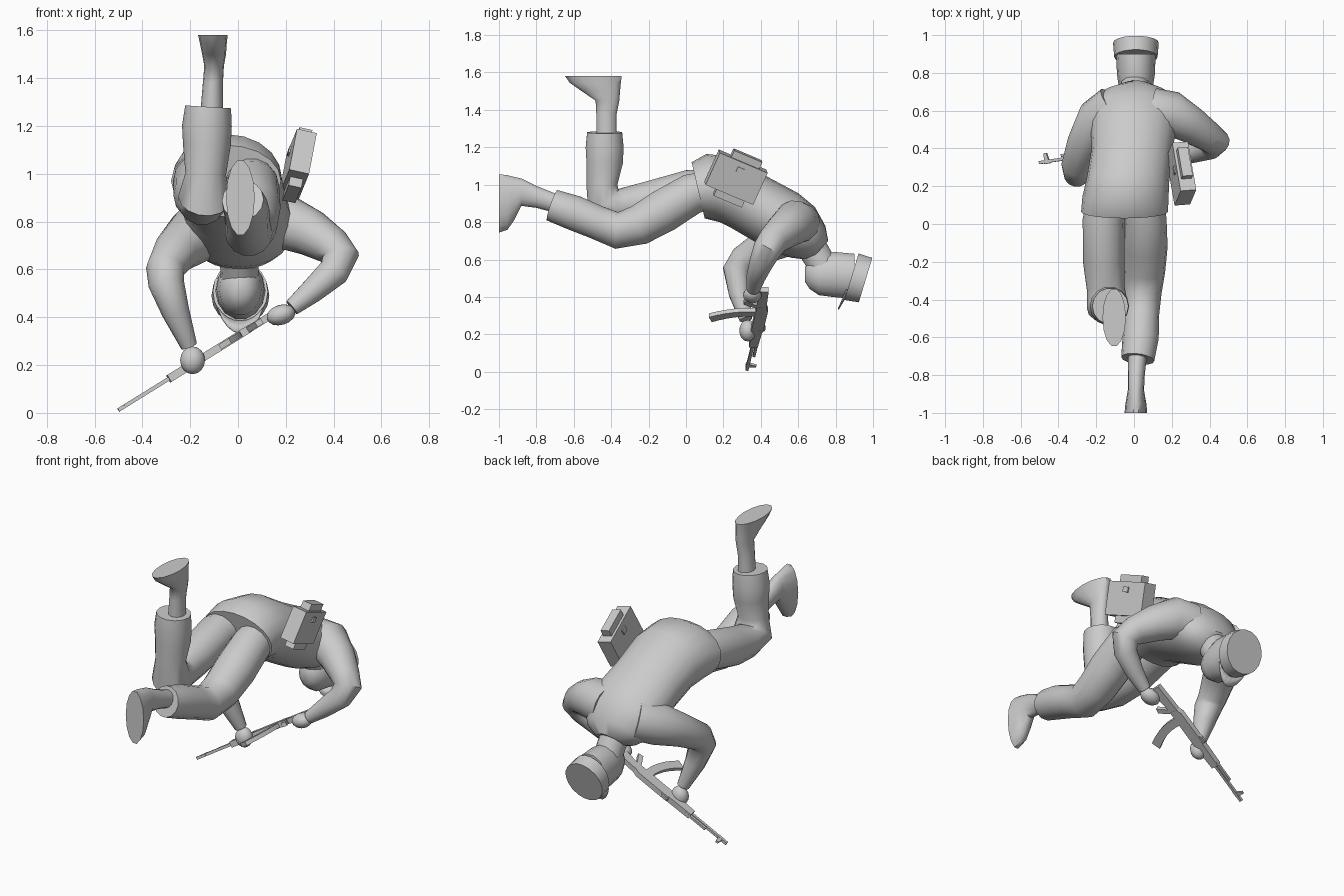
import bpy, bmesh, math
from mathutils import Vector as V, Matrix

if "Cube" in bpy.data.objects:
    bpy.data.objects.remove(bpy.data.objects["Cube"])

grey = bpy.data.materials.new("plain_grey")
grey.diffuse_color = (0.6, 0.6, 0.6, 1)
grey.use_nodes = True
grey.node_tree.nodes["Principled BSDF"].inputs["Base Color"].default_value = grey.diffuse_color
X, Y, Z = V((1, 0, 0)), V((0, 1, 0)), V((0, 0, 1))


def finish(name, bm, angle=45, matrix=None):
    bmesh.ops.recalc_face_normals(bm, faces=bm.faces)
    me = bpy.data.meshes.new(name)
    bm.to_mesh(me)
    bm.free()
    me.materials.append(grey)
    ob = bpy.data.objects.new(name, me)
    bpy.context.collection.objects.link(ob)
    if matrix:
        ob.matrix_world = matrix
    bpy.ops.object.select_all(action='DESELECT')
    ob.select_set(True)
    bpy.context.view_layer.objects.active = ob
    bpy.ops.object.shade_smooth_by_angle(angle=math.radians(angle))
    return ob


def loft(name, rings, n=14, angle=50):
    """Skin elliptical rings given as (centre, half axis u, half axis v)."""
    bm = bmesh.new()
    loops = []
    for c, u, v in rings:
        loops.append([bm.verts.new(V(c) + u * math.cos(2 * math.pi * i / n)
                                   + v * math.sin(2 * math.pi * i / n)) for i in range(n)])
    for a, b in zip(loops, loops[1:]):
        for i in range(n):
            j = (i + 1) % n
            bm.faces.new((a[i], a[j], b[j], b[i]))
    bm.faces.new(loops[0])
    bm.faces.new(loops[-1])
    return finish(name, bm, angle)


def limb(name, pts, ref):
    """Round tube along (x, y, z, radius) points."""
    P = [V(p[:3]) for p in pts]
    rings = []
    for i, p in enumerate(P):
        t = V()
        if i > 0:
            t += (p - P[i - 1]).normalized()
        if i < len(P) - 1:
            t += (P[i + 1] - p).normalized()
        t.normalize()
        u = (ref - t * ref.dot(t)).normalized()
        rings.append((p, u * pts[i][3], t.cross(u) * pts[i][3]))
    return loft(name, rings)


def plate(name, pts, width, matrix):
    """Extrude a side profile (x, z) to a width along y."""
    bm = bmesh.new()
    a = [bm.verts.new((x, -width / 2, z)) for x, z in pts]
    b = [bm.verts.new((x, width / 2, z)) for x, z in pts]
    bm.faces.new(a)
    bm.faces.new(b)
    for i in range(len(pts)):
        j = (i + 1) % len(pts)
        bm.faces.new((a[i], a[j], b[j], b[i]))
    return finish(name, bm, 30, matrix)


def box(name, size, matrix):
    bm = bmesh.new()
    bmesh.ops.create_cube(bm, size=1, matrix=Matrix.Diagonal((*size, 1)))
    return finish(name, bm, 30, matrix)


def ball(name, c, size, rot=0):
    bm = bmesh.new()
    bmesh.ops.create_uvsphere(bm, u_segments=12, v_segments=8, radius=1,
                              matrix=Matrix.Diagonal((*size, 1)))
    return finish(name, bm, 60, Matrix.Translation(c) @ Matrix.Rotation(rot, 4, 'Y'))


# Jacket: (top y, z), (bottom y, z), centre x, half width
jacket = [((.03, 1.12), (.10, .82), -.05, .23), ((.11, 1.165), (.18, .80), -.045, .228),
          ((.27, 1.145), (.24, .77), -.03, .218), ((.44, 1.04), (.36, .70), -.01, .215),
          ((.60, .955), (.46, .645), 0, .23), ((.69, .88), (.56, .61), 0, .225),
          ((.745, .78), (.64, .60), .005, .17), ((.76, .70), (.68, .61), .01, .09)]
rings = []
for (ty, tz), (by, bz), xc, w in jacket:
    rings.append(((xc, (ty + by) / 2, (tz + bz) / 2), X * w,
                  V((0, (ty - by) / 2, (tz - bz) / 2))))
loft("jacket", rings, 20)

# Trouser legs
limb("bent_leg", [(-.14, .16, .985, .10), (-.16, .02, .97, .112), (-.16, -.2, .91, .11),
                  (-.15, -.34, .885, .10), (-.14, -.44, .90, .11), (-.135, -.45, 1.0, .085),
                  (-.13, -.435, 1.12, .10), (-.13, -.435, 1.2, .104),
                  (-.125, -.435, 1.28, .096)], X)
limb("trailing_leg", [(.05, .16, .985, .10), (.06, .03, .95, .112), (.06, -.12, .86, .118),
                      (.055, -.25, .785, .11), (.045, -.37, .755, .10), (.04, -.48, .80, .093),
                      (.035, -.6, .85, .096), (.02, -.715, .89, .088)], X)

# Boots: sections stepping from shaft to flat sole
loft("raised_boot", [((x, y, z), X * a, Y * b) for x, y, z, a, b in [
    (-.11, -.425, 1.25, .048, .055), (-.105, -.425, 1.38, .042, .056),
    (-.10, -.42, 1.45, .041, .065), (-.10, -.455, 1.50, .05, .105),
    (-.103, -.485, 1.545, .056, .14), (-.105, -.495, 1.58, .062, .155)]])
loft("trailing_boot", [((x, y, z), X * a, Z * b) for x, y, z, a, b in [
    (.02, -.68, .895, .05, .052), (.012, -.80, .935, .045, .06),
    (.01, -.88, .96, .043, .075), (.01, -.92, .925, .05, .12),
    (.01, -.955, .905, .056, .15), (.01, -1.0, .90, .06, .16)]])

# Arms and hands
limb("right_arm", [(.10, .60, .79, .12), (.20, .585, .80, .118), (.30, .525, .755, .10),
                   (.39, .465, .70, .082), (.43, .435, .655, .077), (.40, .405, .59, .066),
                   (.31, .375, .51, .052), (.225, .36, .44, .036)], Y)
limb("left_arm", [(-.10, .62, .77, .12), (-.19, .55, .74, .12), (-.26, .43, .675, .095),
                  (-.305, .31, .60, .08), (-.30, .27, .54, .075), (-.26, .285, .42, .058),
                  (-.205, .32, .28, .035)], X)
ball("right_hand", (.18, .355, .41), (.062, .05, .042), -.3)
ball("left_hand", (-.19, .33, .22), (.052, .045, .058))

# Neck and head
limb("neck", [(0, .64, .72, .085), (.005, .70, .62, .08), (.01, .75, .53, .08)], X)
loft("head", [((.01, y, z), X * a, Z * b) for y, z, a, b in [
    (.635, .52, .03, .04), (.66, .52, .065, .078), (.71, .515, .088, .108),
    (.79, .52, .10, .124), (.90, .51, .105, .124)]])

# Cap: tilted drum with flat crown, and a short visor under its front edge
tilt = V((0, .29, .957))
c0, c1 = V((.01, .885, .508)), V((.01, .96, .49))
loft("cap", [(c0, X * .115, tilt * .132), (c1, X * .121, tilt * .126)], 18)
bm = bmesh.new()
inner, outer = [], []
for i in range(9):
    a = math.radians(-56 + 14 * i)
    p = c0 + X * .115 * math.sin(a) - tilt * .132 * math.cos(a)
    inner.append(bm.verts.new(p))
    outer.append(bm.verts.new(p + V((0, -.03, -.05)) * max(.1, math.cos(a * 1.5))))
for i in range(8):
    bm.faces.new((inner[i], inner[i + 1], outer[i + 1], outer[i]))
visor = finish("cap_visor", bm)
visor.modifiers.new("thickness", 'SOLIDIFY').thickness = .007

# Hip bag: case with a narrower strap block through it
ax = V((-.045, .26, -.11)).normalized()
up = V((.05, .11, .26))
up = (up - ax * up.dot(ax)).normalized()
side = ax.cross(up)
bag = Matrix((side, ax, up)).transposed().to_4x4()
bag.translation = (.25, .267, 1.04)
box("hip_bag", (.085, .28, .19), bag)
box("bag_flap", (.055, .165, .27), bag @ Matrix.Translation((0, .01, 0)))
box("bag_catch", (.10, .04, .03), bag @ Matrix.Translation((0, 0, .05)))

# Rifle: local x runs from muzzle to butt, local z is its top side
muzzle, butt = V((-.5, .325, .012)), V((.19, .43, .44))
d = (butt - muzzle).normalized()
u = (Y - d * Y.dot(d)).normalized()
gun = Matrix((d, u.cross(d), u)).transposed().to_4x4()
gun.translation = muzzle
box("barrel", (.32, .016, .016), gun @ Matrix.Translation((.16, 0, 0)))
box("gas_tube", (.16, .014, .014), gun @ Matrix.Translation((.22, 0, .02)))
plate("front_sight", [(.03, -.012), (.065, -.012), (.05, .045), (.035, .045)], .012, gun)
plate("handguard", [(.25, -.02), (.42, -.028), (.42, .03), (.25, .026)], .034, gun)
plate("receiver", [(.41, -.03), (.65, -.03), (.65, .02), (.62, .034), (.41, .034)], .032, gun)
plate("rear_sight", [(.40, .03), (.46, .03), (.44, .045), (.41, .045)], .014, gun)
plate("stock", [(.64, -.025), (.81, -.055), (.82, .012), (.64, .022)], .03, gun)
plate("grip", [(.635, -.025), (.665, -.025), (.70, -.10), (.67, -.105)], .024, gun)
front, back = [], []
for i in range(7):
    t = i / 6
    x, z = .58 - .085 * t * t, -.02 - .24 * t
    front.append((x - .024, z + .01 * t))
    back.append((x + .024, z - .012 * t))
plate("magazine", front + back[::-1], .024, gun)
